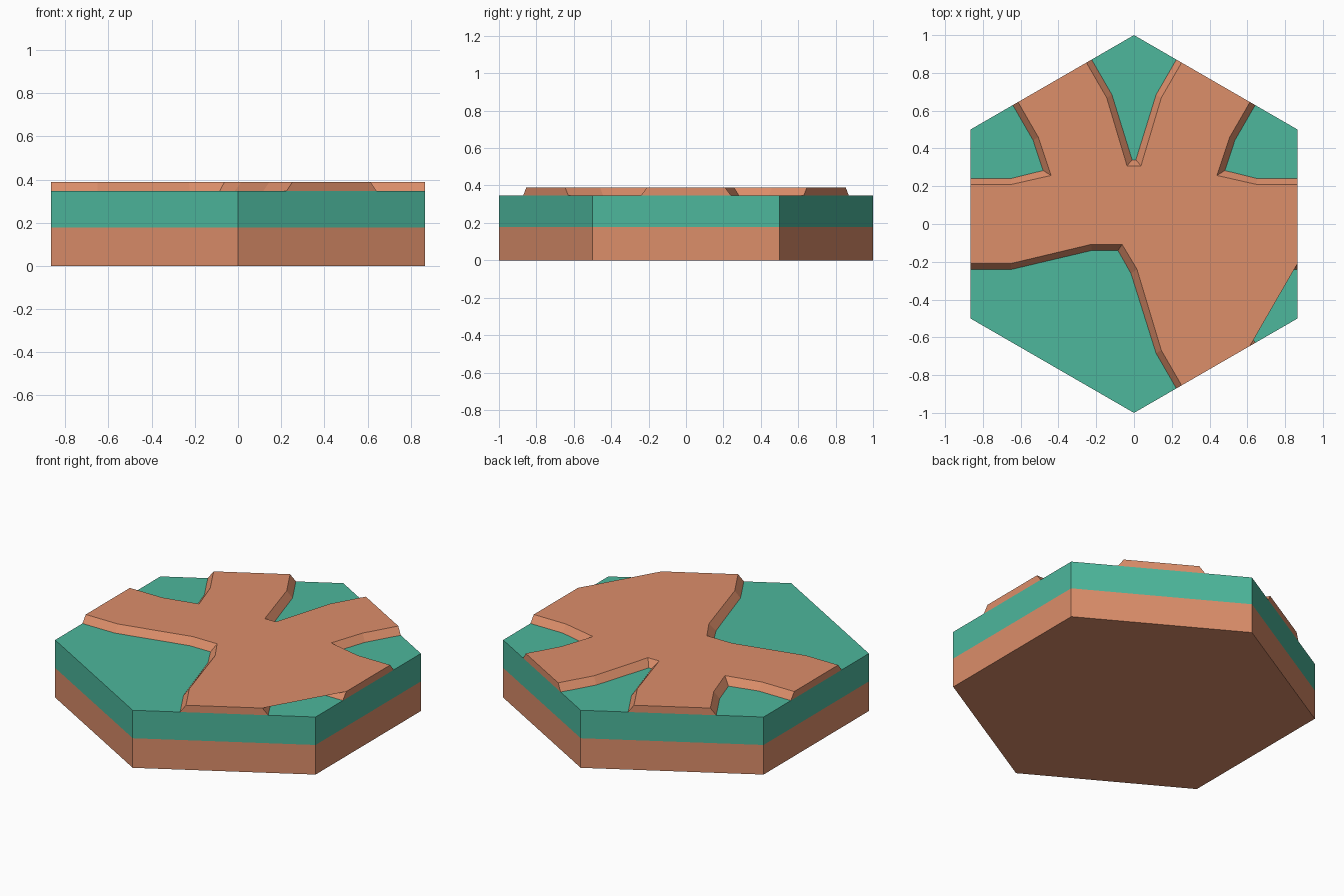
import bpy, bmesh, math
from mathutils import Vector

if "Cube" in bpy.data.objects:
    bpy.data.objects.remove(bpy.data.objects["Cube"])

R = 1.0                       # hexagon corner radius
APO = R * math.sqrt(3) / 2    # distance from centre to a flat side
Z_SPLIT, Z_GRASS, Z_PATH = 0.178, 0.346, 0.388
W_TOP, W_FOOT, BEND = 0.209, 0.241, 0.651


def material(name, rgb):
    lin = [((c / 255 + 0.055) / 1.055) ** 2.4 for c in rgb]
    m = bpy.data.materials.new(name)
    m.diffuse_color = (*lin, 1)
    m.use_nodes = True
    m.node_tree.nodes["Principled BSDF"].inputs["Base Color"].default_value = m.diffuse_color
    return m


clay = material("clay", (220, 142, 106))
grass = material("grass green", (77, 183, 156))


def finish(bm, name, mats):
    bmesh.ops.recalc_face_normals(bm, faces=bm.faces)
    me = bpy.data.meshes.new(name)
    bm.to_mesh(me)
    bm.free()
    for m in mats:
        me.materials.append(m)
    ob = bpy.data.objects.new(name, me)
    bpy.context.collection.objects.link(ob)
    return ob


def bridge(bm, low, high):
    n = len(low)
    return [bm.faces.new((low[i], low[(i + 1) % n], high[(i + 1) % n], high[i]))
            for i in range(n)]


# hexagonal ground: clay below, grass above the split height
bm = bmesh.new()
rings = [[bm.verts.new((R * math.cos(math.radians(30 + 60 * i)),
                        R * math.sin(math.radians(30 + 60 * i)), z)) for i in range(6)]
         for z in (0, Z_SPLIT, Z_GRASS)]
bm.faces.new(rings[0][::-1])
bm.faces.new(rings[2])
bridge(bm, rings[0], rings[1])
bridge(bm, rings[1], rings[2])
for f in bm.faces:
    f.material_index = 1 if f.calc_center_median().z > Z_SPLIT else 0
finish(bm, "hex_ground", [clay, grass])


# raised path: five arms, each bank given as (top edge, foot edge) point pairs
def arm(angle, dist, side):
    a = math.radians(angle)
    along, across = Vector((math.cos(a), math.sin(a))), Vector((-math.sin(a), math.cos(a)))
    return tuple(along * dist + across * side * w for w in (W_TOP, W_FOOT))


# inner corners of each bank, between one arm and the next, counter-clockwise
banks = [
    (0, 60, [((0.439, 0.257), (0.481, 0.283))]),
    (60, 120, [((0.037, 0.308), (0.010, 0.340)), ((-0.037, 0.308), (-0.010, 0.340))]),
    (120, 180, [((-0.439, 0.257), (-0.481, 0.283))]),
    (180, 300, [((-0.227, -0.108), (-0.223, -0.140)), ((-0.063, -0.108), (-0.085, -0.140)),
                ((0.016, -0.240), (-0.016, -0.262))]),
    (300, 360, [((0.413, -0.152), (0.455, -0.195))]),
]
pairs = []
for a, b, corners in banks:
    pairs += [arm(a, APO, 1), arm(a, BEND, 1), *corners, arm(b, BEND, -1), arm(b, APO, -1)]

bm = bmesh.new()
top = [bm.verts.new((p[0][0], p[0][1], Z_PATH)) for p in pairs]
foot = [bm.verts.new((p[1][0], p[1][1], Z_GRASS)) for p in pairs]
bridge(bm, foot, top)
cap = bm.faces.new(top)
bmesh.ops.triangulate(bm, faces=[cap])
bm.normal_update()
finish(bm, "raised_path", [clay])
